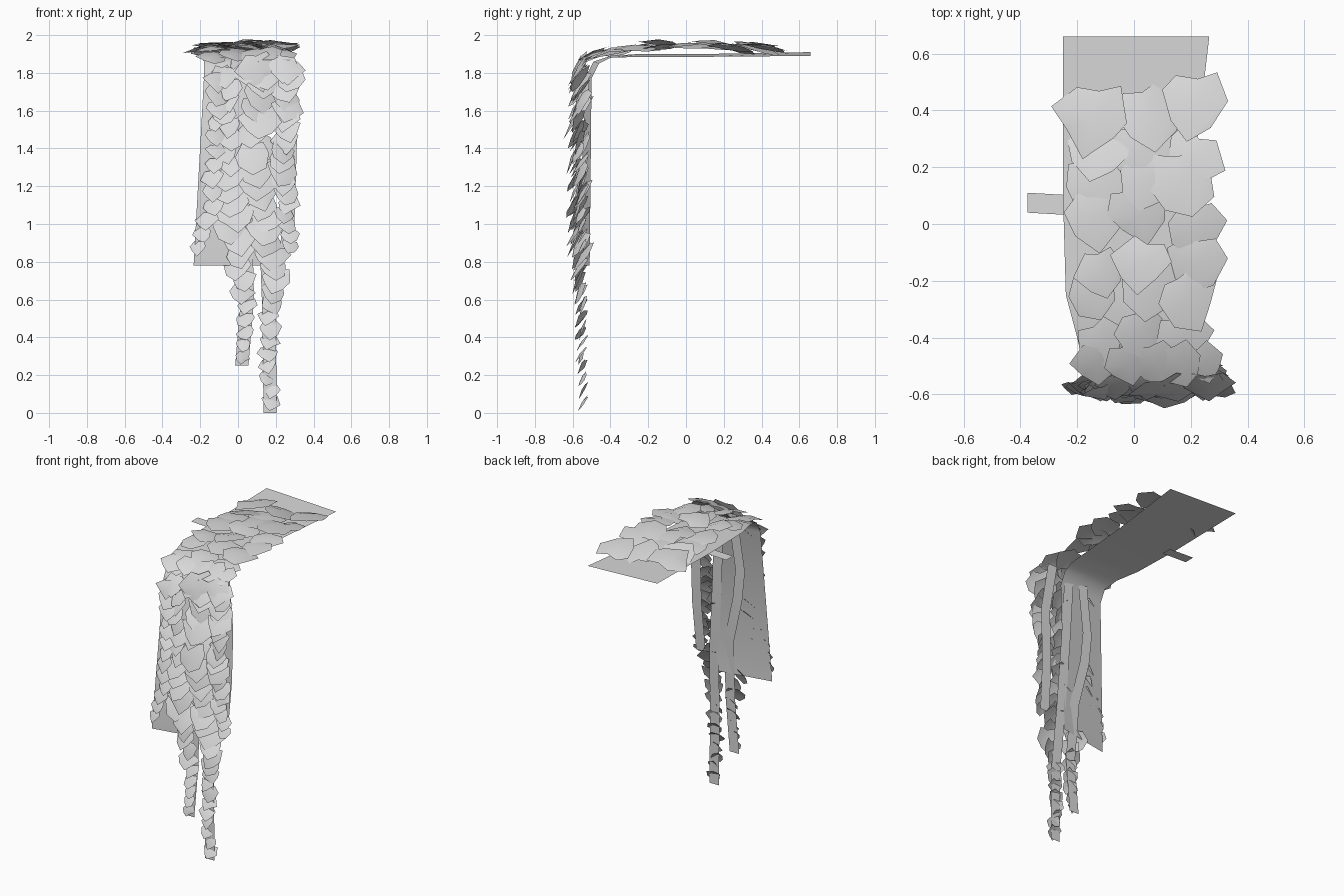
import bpy, bmesh, random
from mathutils import Vector

random.seed(5)
jit = random.uniform
cube = bpy.data.objects.get("Cube")
if cube:
    bpy.data.objects.remove(cube)

grey = bpy.data.materials.new("pale_grey")
grey.use_nodes = True
grey.diffuse_color = (0.7, 0.7, 0.7, 1)
grey.node_tree.nodes["Principled BSDF"].inputs["Base Color"].default_value = (0.7, 0.7, 0.7, 1)


def finish(bm, name):
    mesh = bpy.data.meshes.new(name)
    for face in bm.faces:
        face.smooth = True
    bm.to_mesh(mesh)
    bm.free()
    mesh.materials.append(grey)
    obj = bpy.data.objects.new(name, mesh)
    bpy.context.collection.objects.link(obj)


def ribbon(name, rows):
    """Thin sheet lofted through pairs of left and right edge points."""
    bm = bmesh.new()
    pairs = [[bm.verts.new(p) for p in row] for row in rows]
    for (a, b), (c, d) in zip(pairs, pairs[1:]):
        bm.faces.new((a, c, d, b))
    finish(bm, name)


def along(path, t):
    """Point at fraction t of a path, measured by its last coordinate."""
    z = path[0][-1] + (path[-1][-1] - path[0][-1]) * t
    for a, b in zip(path, path[1:]):
        if b[-1] <= z <= a[-1]:
            return Vector(a).lerp(Vector(b), (a[-1] - z) / (a[-1] - b[-1]))
    return Vector(path[-1])


# Half outline of a leaf: across, along
HALF = [(0.3, 0.0), (0.55, 0.36), (0.36, 0.72)]


def leaf(bm, centre, tip, normal, size):
    """Folded shield-shaped leaf around its centre."""
    tip = Vector(tip).normalized()
    side = tip.cross(Vector(normal)).normalized()
    up = side.cross(tip)

    def point(x, y, h):
        return bm.verts.new(Vector(centre) + size * (x * side + (y - 0.5) * tip + h * up))

    base, mid, end = point(0, 0.05, 0), point(0, 0.45, 0.05), point(0, 1, -0.04)
    for s in (1, -1):
        a, b, c = [point(s * x * jit(0.8, 1.15), y + jit(-0.1, 0.08), -0.04) for x, y in HALF]
        for loop in ((base, a, b, mid), (mid, b, c, end)):
            bm.faces.new(loop if s > 0 else loop[::-1])


# Backing sheet bent over the ledge
ribbon("backing_sheet", [
    ((-0.25, 0.66, 1.91), (0.265, 0.66, 1.89)),
    ((-0.25, 0.1, 1.9), (0.2, 0.1, 1.885)),
    ((-0.24, -0.25, 1.9), (0.17, -0.25, 1.885)),
    ((-0.2, -0.4, 1.89), (0.16, -0.4, 1.88)),
    ((-0.18, -0.49, 1.86), (0.16, -0.46, 1.85)),
    ((-0.18, -0.53, 1.78), (0.16, -0.5, 1.77)),
    ((-0.235, -0.575, 0.78), (0.12, -0.51, 0.78))])

# Side tab under the ledge
ribbon("side_tab", [((-0.375, 0.11, 1.89), (-0.375, 0.04, 1.89)),
                    ((-0.2, 0.1, 1.89), (-0.2, 0.03, 1.89))])

# Hanging stems as narrow ribbons: centre x, y, z
stems = {
    "long_stem": [(0.1, -0.49, 1.87), (0.12, -0.5, 1.4), (0.15, -0.51, 0.9),
                  (0.165, -0.54, 0.5), (0.17, -0.54, 0)],
    "middle_stem": [(0.0, -0.49, 1.87), (-0.05, -0.5, 1.5), (-0.03, -0.5, 1.3),
                    (0.04, -0.51, 1.0), (0.05, -0.54, 0.6), (0.02, -0.54, 0.25)],
    "left_stem": [(0.24, -0.48, 1.87), (0.28, -0.5, 1.55), (0.27, -0.5, 1.2),
                  (0.26, -0.53, 0.87)],
}
for name, path in stems.items():
    ribbon(name, [[Vector(p) + Vector((s * 0.035, 0, 0)) for s in (-1, 1)] for p in path])

# Leaf columns: x, size, z path, leaf count, depth
columns = {
    "long_stem_leaves": ([(0.1, 0.19, 1.8), (0.08, 0.19, 1.3), (0.13, 0.17, 0.95),
                          (0.2, 0.15, 0.72), (0.17, 0.11, 0.5), (0.15, 0.1, 0.3),
                          (0.17, 0.08, 0.05)], 28, -0.55),
    "middle_stem_leaves": ([(-0.05, 0.14, 1.78), (-0.06, 0.13, 1.4), (-0.03, 0.18, 1.0),
                            (0.03, 0.12, 0.7), (0.04, 0.09, 0.5), (0.03, 0.08, 0.29)],
                           23, -0.56),
    "left_stem_leaves": ([(0.25, 0.15, 1.82), (0.28, 0.15, 1.65), (0.24, 0.14, 1.3),
                          (0.27, 0.09, 0.88)], 18, -0.55),
    "right_edge_leaves": ([(-0.12, 0.12, 1.75), (-0.12, 0.1, 1.4), (-0.14, 0.11, 1.1),
                           (-0.21, 0.08, 0.87)], 13, -0.585),
}
for name, (path, count, depth) in columns.items():
    bm = bmesh.new()
    for i in range(count):
        x, size, z = along(path, i / (count - 1))
        y = depth - max(0, size - 0.08) * jit(0.0, 0.5)
        leaf(bm, (x + jit(-0.16, 0.16) * size, y, z),
             (jit(-0.35, 0.35), jit(-0.8, -0.3), -1),
             (jit(-0.4, 0.4), -1, 0.6), size * jit(0.9, 1.15))
    finish(bm, name)

# Broad leaves lying on the ledge, tips lifted towards the front
bm = bmesh.new()
for row in range(7):
    for x in (-0.14, 0.03, 0.2):
        y = 0.38 - row * 0.13 + jit(-0.04, 0.04)
        z = (1.935, 1.945, 1.95, 1.955, 1.955, 1.945, 1.915)[row] + jit(-0.015, 0.015)
        leaf(bm, (x + jit(-0.03, 0.03), y, z),
             (jit(-0.5, 0.5), -1, jit(0.05, 0.35) - 0.06 * row),
             (jit(-0.25, 0.25), 0.1, 1), jit(0.2, 0.26) - 0.008 * row)
finish(bm, "ledge_leaves")

# Leaves folding over the edge
bm = bmesh.new()
for x in (-0.15, -0.05, 0.06, 0.16, 0.26):
    for y, z, drop in ((-0.5, 1.89, 0.4), (-0.58, 1.79, 1.3)):
        if drop < 1 or x > -0.1:
            leaf(bm, (x + jit(-0.03, 0.03), y, z + jit(-0.02, 0.02)),
                 (jit(-0.4, 0.4), -1, -drop), (jit(-0.2, 0.2), -drop, 1), jit(0.14, 0.18))
finish(bm, "edge_leaves")
